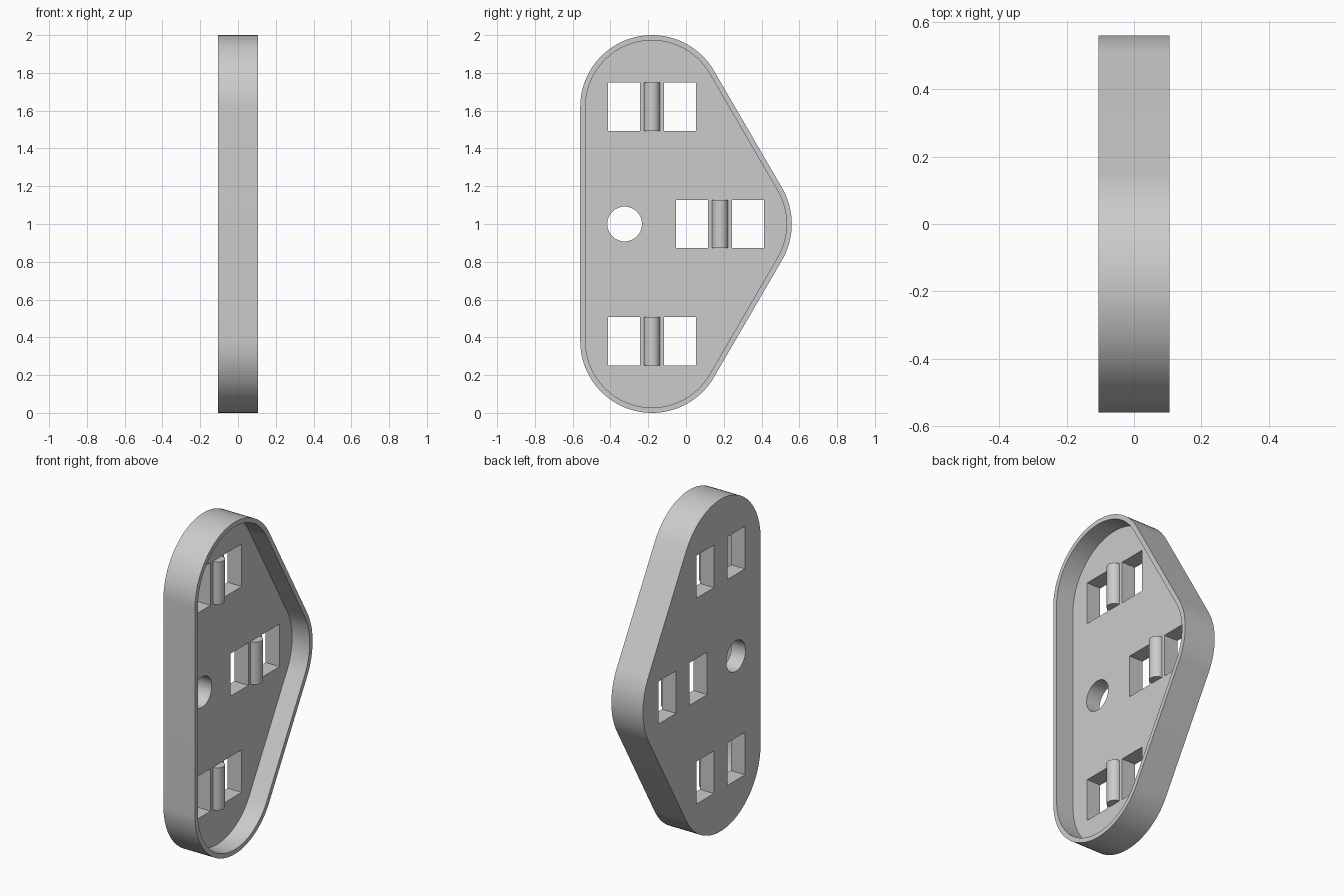
import bpy, bmesh
from math import sin, cos, pi, radians, atan2

default = bpy.data.objects.get("Cube")
if default:
    bpy.data.objects.remove(default, do_unlink=True)

grey = bpy.data.materials.new("plain grey")
grey.use_nodes = True
colour = (0.6, 0.6, 0.6, 1)
grey.diffuse_color = colour
grey.node_tree.nodes["Principled BSDF"].inputs["Base Color"].default_value = colour

HALF = 0.105       # half of the plate depth
FLOOR = -0.012     # level of the recessed floor
LOWER, POINT, UPPER = (-0.18, 0.38), (0.18, 1.0), (-0.18, 1.62)


def arc(centre, radius, start, end, steps):
    """Points of an arc in the side plane."""
    return [(centre[0] + radius * cos(start + (end - start) * i / steps),
             centre[1] + radius * sin(start + (end - start) * i / steps))
            for i in range(steps + 1)]


def prism(name, points, low, high, along_z=False):
    """Extrude a closed profile along x (or along z)."""
    bm = bmesh.new()
    place = (lambda p: (p[0], p[1], low)) if along_z else (lambda p: (low, p[0], p[1]))
    face = bm.faces.new([bm.verts.new(place(p)) for p in points])
    moved = bmesh.ops.extrude_face_region(bm, geom=[face])["geom"]
    step = (0, 0, high - low) if along_z else (high - low, 0, 0)
    bmesh.ops.translate(bm, vec=step,
                        verts=[v for v in moved if isinstance(v, bmesh.types.BMVert)])
    bmesh.ops.recalc_face_normals(bm, faces=bm.faces)
    mesh = bpy.data.meshes.new(name)
    bm.to_mesh(mesh)
    bm.free()
    mesh.materials.append(grey)
    obj = bpy.data.objects.new(name, mesh)
    bpy.context.collection.objects.link(obj)
    return obj


def outline(radius):
    """Rounded triangle around the three corner centres."""
    tilt = atan2(POINT[0] - LOWER[0], POINT[1] - LOWER[1])
    return (arc(LOWER, radius, -pi, -tilt, 40)
            + arc(POINT, radius, -tilt, tilt, 20)
            + arc(UPPER, radius, tilt, pi, 40))


def smooth(obj):
    bpy.ops.object.select_all(action="DESELECT")
    obj.select_set(True)
    bpy.context.view_layer.objects.active = obj
    bpy.ops.object.shade_smooth_by_angle(angle=radians(30))


# Plate body and its cutters: recess, round hole, paired windows
plate = prism("plate", outline(0.38), -HALF, HALF)
cutters = [prism("recess_cutter", outline(0.352), FLOOR, HALF + 0.1),
           prism("round_hole_cutter", arc((-0.325, 1.0), 0.092, 0, 2 * pi, 48)[:-1], -0.3, 0.3)]
for y, z in (LOWER, POINT, UPPER):
    for side in (-1, 1):
        a, b = y + side * 0.064, y + side * 0.232
        corners = [(a, z - 0.128), (b, z - 0.128), (b, z + 0.128), (a, z + 0.128)]
        cutters.append(prism("window_cutter", corners, -0.3, 0.3))

for cutter in cutters:
    cutter.hide_render = True
    cut = plate.modifiers.new("cut", "BOOLEAN")
    cut.operation = "DIFFERENCE"
    cut.solver = "EXACT"
    cut.object = cutter
bpy.context.view_layer.update()
result = bpy.data.meshes.new_from_object(
    plate.evaluated_get(bpy.context.evaluated_depsgraph_get()))
plate.modifiers.clear()
plate.data = result
for cutter in cutters:
    bpy.data.objects.remove(cutter, do_unlink=True)
smooth(plate)

# Half-round bars between the windows
for name, (y, z) in zip(("lower_bar", "middle_bar", "upper_bar"), (LOWER, POINT, UPPER)):
    half_round = arc((FLOOR, y), 0.043, -pi / 2, pi / 2, 24)
    base = [(FLOOR - 0.01, y + 0.043), (FLOOR - 0.01, y - 0.043)]
    smooth(prism(name, half_round + base, z - 0.128, z + 0.128, along_z=True))
